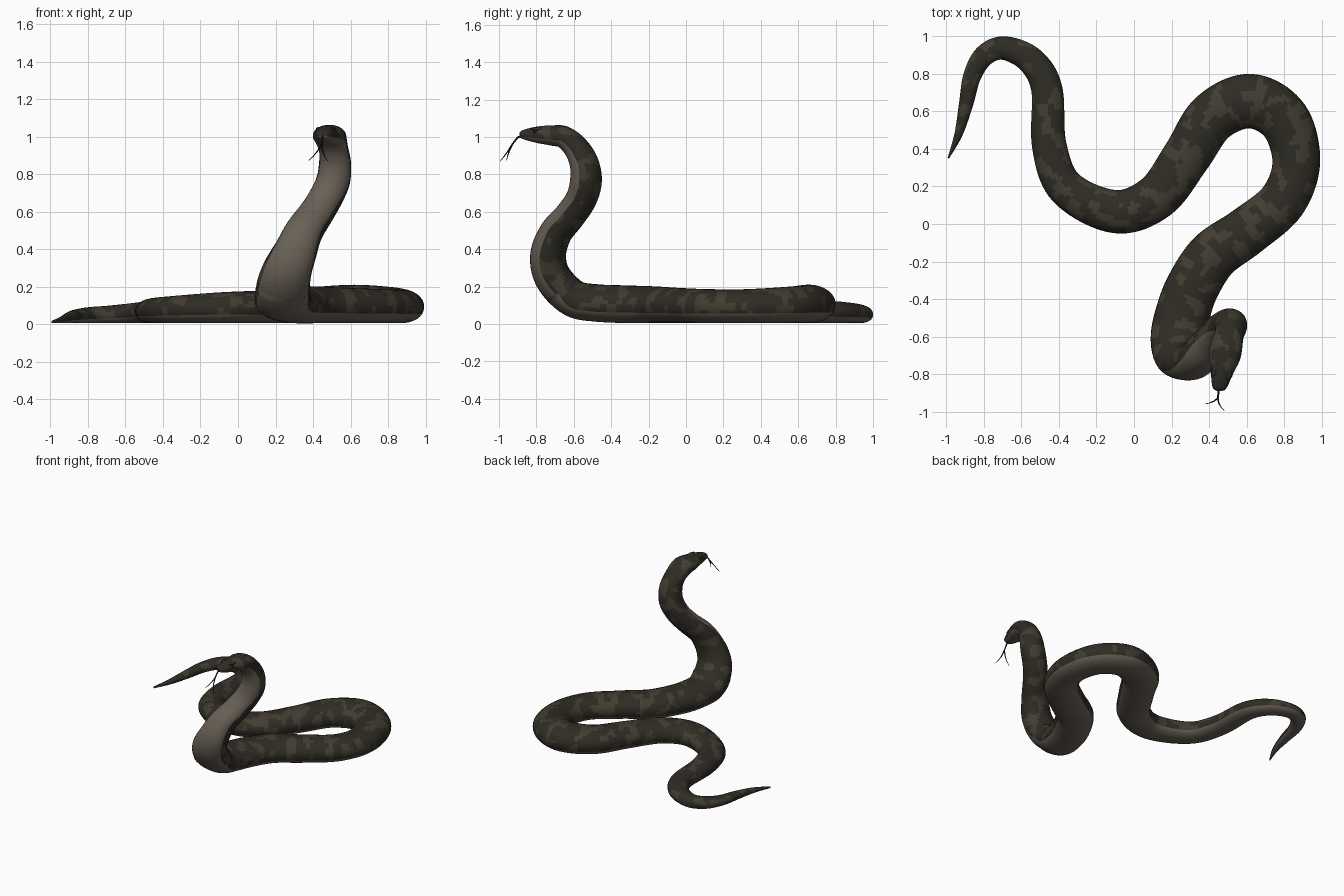
import bpy, bmesh, math
from mathutils import Vector, noise

if "Cube" in bpy.data.objects:
    bpy.data.objects.remove(bpy.data.objects["Cube"])


def material(name, rgb):
    m = bpy.data.materials.new(name)
    m.diffuse_color = (*rgb, 1)
    m.use_nodes = True
    m.node_tree.nodes["Principled BSDF"].inputs["Base Color"].default_value = m.diffuse_color
    return m


BACK = material("dark_scales", (0.028, 0.025, 0.018))
BLOTCH = material("brown_blotches", (0.055, 0.046, 0.03))
BELLY = material("pale_belly", (0.14, 0.118, 0.093))
BLACK = material("black", (0.012, 0.01, 0.01))

# coils on the ground, tail to neck: x, y, half width
coils = [(-0.99, 0.35, 0.004), (-0.935, 0.48, 0.022), (-0.895, 0.64, 0.038), (-0.862, 0.79, 0.048),
         (-0.795, 0.9, 0.057), (-0.69, 0.937, 0.063), (-0.55, 0.872, 0.074), (-0.465, 0.72, 0.083),
         (-0.452, 0.42, 0.092), (-0.36, 0.19, 0.1), (-0.1, 0.066, 0.115), (0.12, 0.145, 0.122),
         (0.28, 0.36, 0.128), (0.42, 0.57, 0.137), (0.62, 0.655, 0.145), (0.8, 0.555, 0.137),
         (0.865, 0.33, 0.127), (0.79, 0.12, 0.127), (0.6, -0.04, 0.132), (0.42, -0.17, 0.138),
         (0.31, -0.34, 0.142)]
# raised neck and head: x, y, z, half width, half depth
raised = [(0.26, -0.48, 0.113, 0.146, 0.1), (0.238, -0.59, 0.132, 0.148, 0.1),
          (0.24, -0.675, 0.2, 0.143, 0.1), (0.262, -0.727, 0.285, 0.132, 0.098),
          (0.305, -0.735, 0.385, 0.115, 0.095), (0.35, -0.695, 0.49, 0.102, 0.088),
          (0.41, -0.62, 0.58, 0.094, 0.083), (0.465, -0.56, 0.67, 0.09, 0.083),
          (0.507, -0.535, 0.765, 0.09, 0.085), (0.517, -0.545, 0.86, 0.085, 0.078),
          (0.508, -0.588, 0.943, 0.078, 0.068), (0.492, -0.65, 0.998, 0.086, 0.06),
          (0.482, -0.71, 1.008, 0.084, 0.055), (0.468, -0.79, 1.012, 0.06, 0.045),
          (0.458, -0.85, 1.013, 0.045, 0.031), (0.453, -0.88, 1.012, 0.032, 0.02),
          (0.452, -0.89, 1.011, 0.01, 0.006)]


def ground(x, y, w):
    h = 0.68 * w + 0.004
    return (x, y, h + 0.006, w, h)


def catmull(pts, steps):
    ext = [pts[0]] + pts + [pts[-1]]
    out = []
    for a, b, c, d in zip(ext, ext[1:], ext[2:], ext[3:]):
        for i in range(steps):
            t = i / steps
            out.append([0.5 * (2 * q + (r - p) * t + (2 * p - 5 * q + 4 * r - s) * t * t
                               + (3 * q - p - 3 * r + s) * t ** 3)
                        for p, q, r, s in zip(a, b, c, d)])
    return out + [list(pts[-1])]


# body: one tube swept along the path, slightly flattened underneath
rings = catmull([ground(*p) for p in coils] + raised, 10)
centres = [Vector(r[:3]) for r in rings]
SIDES = 32
bm = bmesh.new()
loops = []
for i, (c, r) in enumerate(zip(centres, rings)):
    t = (centres[min(i + 1, len(rings) - 1)] - centres[max(i - 1, 0)]).normalized()
    side = t.cross(Vector((0, 0, 1))) if c.z < 0.2 else Vector((-1, 0, 0))
    side = (side - t * side.dot(t)).normalized()
    up = side.cross(t)
    loop = []
    for k in range(SIDES):
        a = 2 * math.pi * k / SIDES
        s = math.sin(a)
        if s < 0:
            s = -abs(s) ** 0.85
        loop.append(bm.verts.new(c + side * math.cos(a) * r[3] + up * s * r[4]))
    loops.append(loop)
for la, lb in zip(loops, loops[1:]):
    for k in range(SIDES):
        n = (k + 1) % SIDES
        f = bm.faces.new((la[k], la[n], lb[n], lb[k]))
        mid = f.calc_center_median()
        if math.sin(2 * math.pi * (k + 0.5) / SIDES) < -0.3:
            f.material_index = 2
        elif noise.noise(mid * 14) > 0.15:
            f.material_index = 1
bm.faces.new(loops[0])
bm.faces.new(loops[-1])
bmesh.ops.recalc_face_normals(bm, faces=bm.faces)
for f in bm.faces:
    f.smooth = True
mesh = bpy.data.meshes.new("snake_body")
bm.to_mesh(mesh)
bm.free()
for m in (BACK, BLOTCH, BELLY):
    mesh.materials.append(m)
bpy.context.collection.objects.link(bpy.data.objects.new("snake_body", mesh))


def ball(name, loc, scale, mat):
    bpy.ops.mesh.primitive_uv_sphere_add(segments=16, ring_count=10, location=loc)
    o = bpy.context.object
    o.name = name
    o.scale = scale
    o.rotation_euler.z = -0.2
    o.data.materials.append(mat)
    bpy.ops.object.shade_smooth()


# eyes and brow ridges, mirrored about the head axis
for label, s in (("left", -1), ("right", 1)):
    ball(label + "_eye", (0.467 + s * 0.05, -0.797 - s * 0.008, 1.028), (0.009, 0.012, 0.011), BLACK)
    ball(label + "_brow", (0.469 + s * 0.038, -0.785 - s * 0.008, 1.043), (0.015, 0.035, 0.009), BACK)


# forked tongue: tapered curves
def strand(name, pts, radii):
    cu = bpy.data.curves.new(name, 'CURVE')
    cu.dimensions = '3D'
    cu.bevel_depth = 0.005
    cu.bevel_resolution = 2
    cu.use_fill_caps = True
    sp = cu.splines.new('POLY')
    sp.points.add(len(pts) - 1)
    for p, co, r in zip(sp.points, pts, radii):
        p.co = (*co, 1)
        p.radius = r
    cu.materials.append(BLACK)
    bpy.context.collection.objects.link(bpy.data.objects.new(name, cu))


fork = (0.447, -0.928, 0.962)
strand("tongue", [(0.455, -0.86, 1.008), (0.45, -0.9, 0.998), fork], (1.2, 1.1, 0.9))
strand("tongue_tip_left", [fork, (0.425, -0.945, 0.925), (0.4, -0.955, 0.895), (0.375, -0.96, 0.872)],
       (0.9, 0.7, 0.5, 0.2))
strand("tongue_tip_right", [fork, (0.452, -0.955, 0.92), (0.465, -0.978, 0.89), (0.482, -0.995, 0.868)],
       (0.9, 0.7, 0.5, 0.2))
